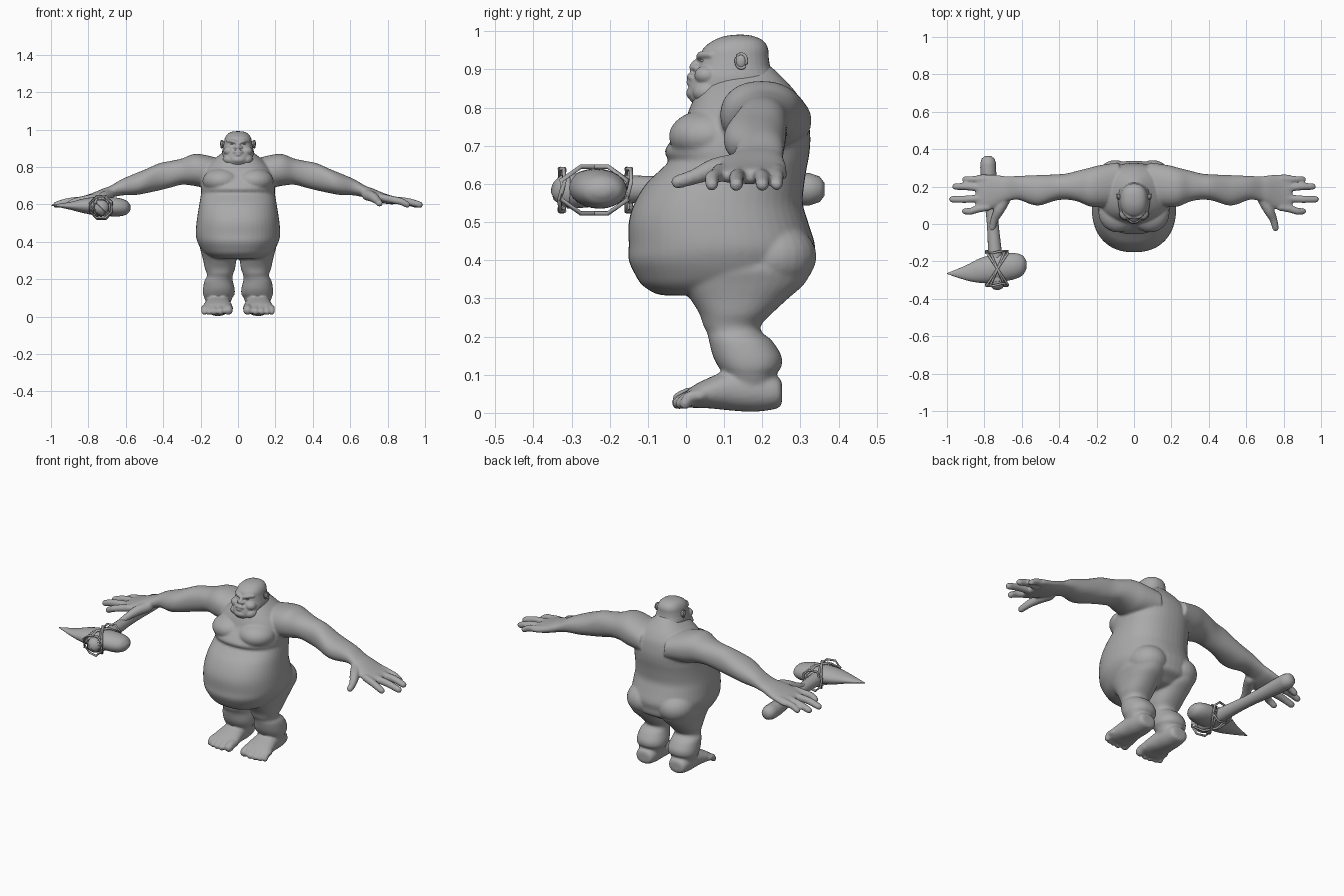
import bpy, bmesh, math
from mathutils import Vector

mat = bpy.data.materials.new("stone grey")
mat.diffuse_color = (0.40, 0.40, 0.40, 1)


def catmull(rows, n):
    """Smoothly resample a list of equal-length tuples."""
    out = []
    for i in range(len(rows) - 1):
        a, b, c, d = (rows[min(max(i + k, 0), len(rows) - 1)] for k in (-1, 0, 1, 2))
        for s in range(n):
            t = s / n
            out.append([0.5 * (2 * q + (r - p) * t + (2 * p - 5 * q + 4 * r - w) * t * t
                               + (3 * q - p - 3 * r + w) * t ** 3)
                        for p, q, r, w in zip(a, b, c, d)])
    return out + [list(rows[-1])]


def skin(name, rings, closed=False):
    """Mesh object from successive rings of points."""
    bm = bmesh.new()
    vs = [[bm.verts.new(p) for p in r] for r in rings]
    n = len(vs[0])
    for i in range(len(vs) if closed else len(vs) - 1):
        a, b = vs[i], vs[(i + 1) % len(vs)]
        for j in range(n):
            bm.faces.new((a[j], a[(j + 1) % n], b[(j + 1) % n], b[j]))
    if not closed:
        bm.faces.new(vs[0])
        bm.faces.new(vs[-1])
    bmesh.ops.recalc_face_normals(bm, faces=bm.faces)
    return finish(name, bm)


def finish(name, bm):
    me = bpy.data.meshes.new(name)
    bm.to_mesh(me)
    bm.free()
    me.materials.append(mat)
    me.polygons.foreach_set("use_smooth", [True] * len(me.polygons))
    ob = bpy.data.objects.new(name, me)
    bpy.context.collection.objects.link(ob)
    return ob


def loft(name, axis, rows, side=1, power=2.2, n=32, sub=4):
    """Rows are (position, a0, a1, b0, b1): extents of the section across the axis."""
    order = {"x": (2, 0, 1), "y": (0, 2, 1), "z": (0, 1, 2)}[axis]
    rings = []
    for t, a0, a1, b0, b1 in catmull(rows, sub):
        ring = []
        for k in range(n):
            c, s = math.cos(math.tau * k / n), math.sin(math.tau * k / n)
            u = math.copysign(abs(c) ** (2 / power), c)
            v = math.copysign(abs(s) ** (2 / power), s)
            a, b = (a0 + a1) / 2 + u * (a1 - a0) / 2, (b0 + b1) / 2 + v * (b1 - b0) / 2
            p = {"x": (t, a, b), "y": (a, t, b), "z": (a, b, t)}[axis]
            ring.append((p[0] * side, p[1], p[2]))
        rings.append(ring)
    return skin(name, rings)


def tube(name, pts, side=1, n=12, sub=4, loop=False):
    """Round tube through (x, y, z, radius) points, with rounded ends or closed."""
    path = pts if loop else catmull(pts, sub)
    P = [Vector((p[0] * side, p[1], p[2])) for p in path]
    R = [p[3] for p in path]
    if not loop:
        d0, d1 = (P[0] - P[1]).normalized(), (P[-1] - P[-2]).normalized()
        r0, r1 = R[0], R[-1]
        P = [P[0] + d0 * r0 * .9, P[0] + d0 * r0 * .6] + P + [P[-1] + d1 * r1 * .6, P[-1] + d1 * r1 * .9]
        R = [r0 * .4, r0 * .8] + R + [r1 * .8, r1 * .4]
    m, rings = len(P), []
    for i in range(m):
        d = (P[(i + 1) % m] - P[i - 1]) if loop else (P[min(i + 1, m - 1)] - P[max(i - 1, 0)])
        d.normalize()
        u = d.cross(Vector((0, .1, 1)) if abs(d.z) < .9 else Vector((0, 1, 0))).normalized()
        v = d.cross(u)
        rings.append([P[i] + R[i] * (u * math.cos(math.tau * k / n) + v * math.sin(math.tau * k / n))
                      for k in range(n)])
    return skin(name, rings, loop)


def blob(name, loc, size):
    bm = bmesh.new()
    bmesh.ops.create_uvsphere(bm, u_segments=24, v_segments=16, radius=1)
    for v in bm.verts:
        v.co = Vector(loc) + Vector(a * b for a, b in zip(v.co, size))
    return finish(name, bm)


def fuse(name, parts, voxel, smooth):
    """Blend overlapping volumes into one skin."""
    bpy.ops.object.select_all(action="DESELECT")
    for p in parts:
        p.select_set(True)
    bpy.context.view_layer.objects.active = parts[0]
    bpy.ops.object.join()
    ob = parts[0]
    ob.name = name
    rm = ob.modifiers.new("blend", "REMESH")
    rm.mode, rm.voxel_size, rm.use_smooth_shade = "VOXEL", voxel, True
    sm = ob.modifiers.new("soften", "SMOOTH")
    sm.factor, sm.iterations = 0.5, smooth
    return ob


# torso: overhanging belly, chest fold, sloping upper back
torso = [(z, -w, w, f, b) for z, f, b, w in (
    (.308, -.06, .20, .11), (.315, -.085, .25, .145), (.335, -.115, .285, .175),
    (.36, -.132, .325, .197), (.40, -.15, .333, .217), (.44, -.15, .338, .226),
    (.50, -.15, .32, .222), (.55, -.135, .306, .215), (.60, -.105, .31, .207),
    (.64, -.064, .316, .20), (.66, -.046, .32, .197), (.685, -.056, .324, .197),
    (.72, -.035, .326, .197), (.76, -.005, .322, .19), (.80, .01, .312, .17),
    (.84, .03, .288, .13), (.88, .06, .252, .08), (.91, .09, .22, .05))]
parts = [loft("torso", "z", torso, power=2.3, n=48)]

arm = [(.08, .10, .33, .69, .84), (.18, .09, .315, .69, .865), (.24, .095, .30, .70, .868),
       (.30, .12, .285, .705, .845), (.36, .13, .27, .69, .832), (.42, .125, .265, .675, .82),
       (.50, .10, .262, .658, .785), (.55, .105, .26, .65, .765), (.62, .13, .257, .648, .735),
       (.68, .12, .255, .635, .70), (.72, .10, .26, .62, .685), (.78, .072, .265, .605, .66),
       (.83, .07, .265, .60, .643), (.845, .085, .255, .61, .635)]
leg = [(.42, .01, .19, 0, .29), (.38, .004, .205, -.03, .325), (.34, .004, .196, -.02, .312),
       (.30, .01, .186, .01, .268), (.26, .015, .178, .035, .225), (.23, .025, .167, .045, .197),
       (.21, .03, .168, .055, .20), (.19, .028, .18, .06, .225), (.15, .018, .187, .07, .25),
       (.12, .018, .187, .085, .25), (.10, .03, .18, .10, .236), (.06, .045, .165, .11, .23)]
foot = [(.252, .08, .14, .03, .075), (.24, .055, .16, .012, .095), (.18, .045, .17, .003, .115),
        (.12, .04, .175, .006, .115), (.06, .03, .187, .012, .092), (.02, .026, .194, .013, .072),
        (0, .035, .188, .016, .055)]
for s in (1, -1):
    parts += [loft("arm", "x", arm, s), loft("leg", "z", leg, s), loft("foot", "y", foot, s)]
    # chest muscles and buttocks
    parts.append(blob("chest", (s * .085, .06, .725), (.105, .105, .07)))
    parts.append(blob("buttock", (s * .10, .23, .41), (.105, .112, .09)))
    # fingers: knuckle and tip (x, y), base y
    for y0, x1, y1, r in ((.24, .905, .238, .019), (.19, .955, .20, .021),
                          (.14, .972, .132, .021), (.09, .905, .068, .02)):
        parts.append(tube("finger", [(.78, y0, .635, r), (.84, (y0 + y1) / 2, .622, r),
                                     ((.84 + x1) / 2, y1, .615, r * .95),
                                     (x1, y1, .598, r * .85)], s))
    parts.append(tube("thumb", [(.69, .13, .65, .03), (.72, .075, .64, .028),
                                (.745, .025, .62, .021), (.757, -.022, .605, .018)], s))
    # toes
    for x, y, r in ((.052, -.012, .025), (.094, -.02, .019), (.126, -.018, .018),
                    (.155, -.012, .017), (.181, -.002, .016)):
        parts.append(tube("toe", [(x, .04, .045, r), (x, .01, .042, r), (x, y, r + .008, r)], s))
fuse("body", parts, .0065, 4)

# head with heavy jowls
head = [(z, -w, w, f, b) for z, f, b, w in (
    (.795, .05, .20, .045), (.81, .02, .22, .062), (.825, .008, .235, .074), (.85, .006, .245, .083),
    (.88, .016, .236, .085), (.905, .03, .222, .08), (.93, .038, .217, .075),
    (.955, .045, .215, .07), (.975, .07, .203, .057), (.987, .10, .178, .036),
    (.991, .13, .155, .012))]
face = [loft("head", "z", head, power=2.3)]
face.append(tube("nose", [(0, .045, .932, .009), (0, .03, .918, .011), (0, .022, .906, .014)]))
face.append(tube("upper_lip", [(-.034, .034, .868, .006), (-.015, .014, .88, .009),
                               (.015, .014, .88, .009), (.034, .034, .868, .006)]))
face.append(tube("lower_lip", [(-.026, .026, .862, .006), (0, .009, .866, .009), (.026, .026, .862, .006)]))
face.append(blob("chin", (0, .03, .838), (.042, .03, .022)))
for s in (1, -1):
    face.append(tube("brow", [(.008, .036, .929, .009), (.03, .04, .938, .010),
                              (.056, .066, .938, .008)], s))
    face.append(blob("nostril", (s * .014, .028, .904), (.011, .012, .009)))
    face.append(blob("cheek", (s * .045, .055, .885), (.033, .033, .026)))
    face.append(blob("jowl", (s * .045, .06, .84), (.036, .042, .03)))
fuse("head", face, .004, 2)
for s in (1, -1):
    blob("eye", (s * .029, .047, .923), (.011, .009, .006))
    blob("ear", (s * .083, .145, .922), (.011, .015, .02))
    tube("ear_rim", [(s * (.088 + .004 * math.cos(a)), .145 + .014 * math.cos(a),
                      .922 + .019 * math.sin(a), .004)
                     for a in (math.tau * k / 16 for k in range(16))], n=8, loop=True)

# stone axe: handle, pointed stone and lashings
tube("axe_handle", [(-.78, .325, .586, .042), (-.778, .26, .586, .042), (-.768, .14, .586, .035),
                    (-.757, .02, .586, .031), (-.745, -.13, .586, .036), (-.733, -.29, .582, .046),
                    (-.731, -.31, .582, .044)], n=16)
loft("axe_stone", "x", [(-1, -.267, -.263, .594, .597), (-.9, -.30, -.222, .572, .612),
                        (-.82, -.315, -.182, .552, .632), (-.74, -.312, -.163, .542, .64),
                        (-.65, -.298, -.155, .535, .636), (-.60, -.277, -.166, .544, .622),
                        (-.58, -.25, -.19, .562, .603), (-.574, -.23, -.205, .575, .592)],
     power=2, n=24)
angles = [math.tau * k / 8 + .39 for k in range(8)]
for slant in (-.062, -.04, .04, .062):
    tube("slanted_lashing", [(-.73 + slant * math.cos(a), -.24 + .094 * math.cos(a),
                              .584 + .066 * math.sin(a), .006) for a in angles], n=8, loop=True)
for y in (-.325, -.15):
    tube("handle_lashing", [(-.733 + .062 * math.cos(a), y + .008 * math.sin(2 * a),
                             .584 + .06 * math.sin(a), .006) for a in angles], n=8, loop=True)
